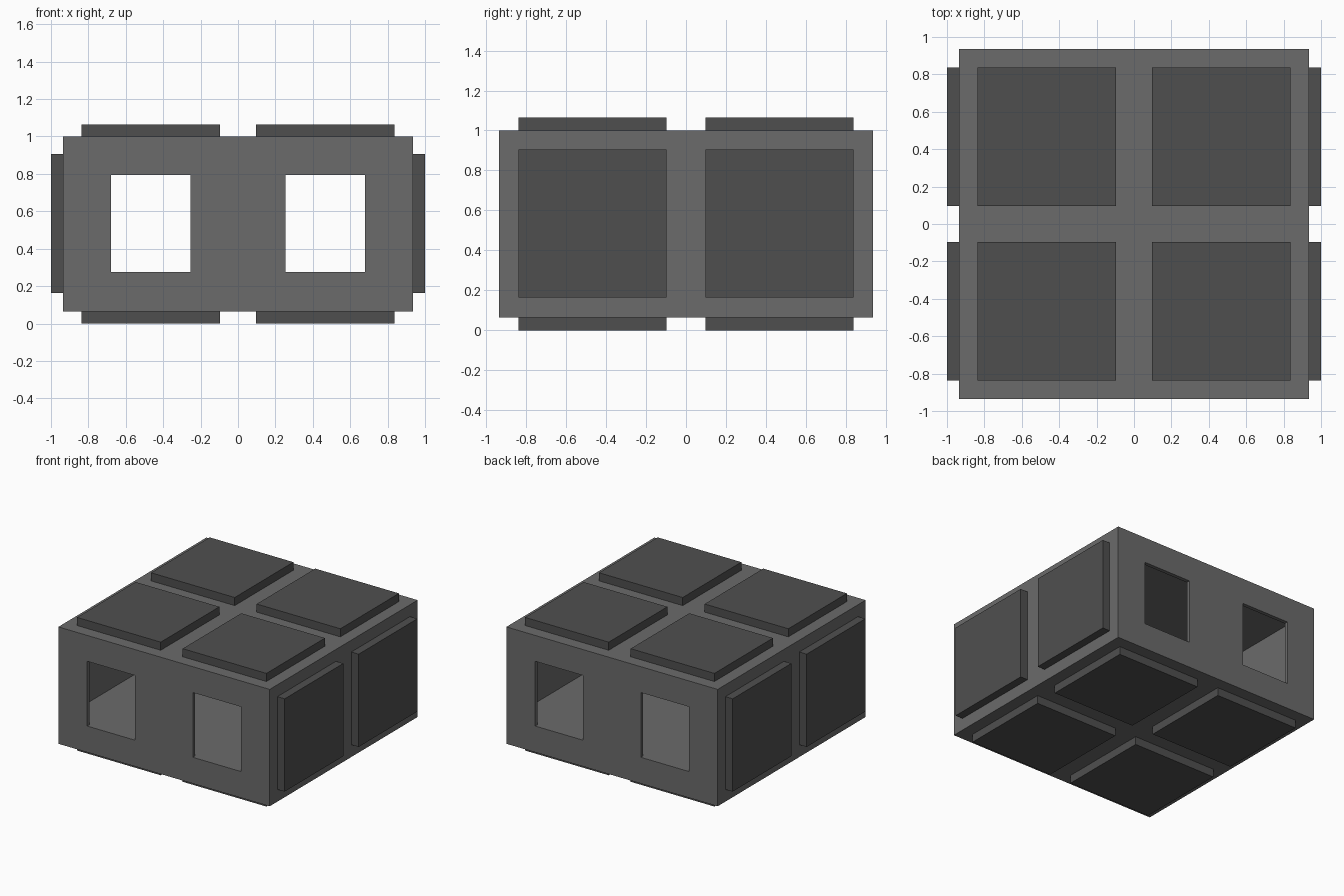
import bpy, bmesh
from mathutils import Vector

if "Cube" in bpy.data.objects:
    bpy.data.objects.remove(bpy.data.objects["Cube"])


def material(name, grey):
    mat = bpy.data.materials.new(name)
    mat.diffuse_color = (grey, grey, grey, 1)
    mat.use_nodes = True
    mat.node_tree.nodes["Principled BSDF"].inputs["Base Color"].default_value = mat.diffuse_color
    return mat


HULL_GREY = material("hull_grey", 0.147)
PANEL_GREY = material("panel_dark_grey", 0.078)


def box(name, lo, hi, mat):
    """Axis-aligned box between two corners."""
    lo, hi = Vector(lo), Vector(hi)
    bm = bmesh.new()
    bmesh.ops.create_cube(bm, size=1)
    for v in bm.verts:
        v.co = (lo + hi) / 2 + v.co * (hi - lo)
    mesh = bpy.data.meshes.new(name)
    bm.to_mesh(mesh)
    bm.free()
    mesh.materials.append(mat)
    obj = bpy.data.objects.new(name, mesh)
    bpy.context.collection.objects.link(obj)
    return obj


def cut(target, cutter):
    cutter.hide_render = True
    cutter.hide_viewport = True
    cutter.display_type = 'WIRE'
    mod = target.modifiers.new(cutter.name, 'BOOLEAN')
    mod.operation = 'DIFFERENCE'
    mod.solver = 'EXACT'
    mod.object = cutter


H, WALL = 0.935, 0.03       # half width of the hull, wall thickness
BASE, TOP = 0.065, 1.0      # hull underside and roof
SILL, HEAD = 0.275, 0.793   # window sill (level with the floor) and head
P0, P1 = 0.097, 0.838       # inner and outer edge of a panel

# Hollow hull
hull = box("hull", (-H, -H, BASE), (H, H, TOP), HULL_GREY)
cut(hull, box("room_cutter", (-H + WALL, -H + WALL, SILL),
              (H - WALL, H - WALL, TOP - WALL), HULL_GREY))

# Windows through front and back
for side, x0, x1 in (("left", -0.68, -0.255), ("right", 0.255, 0.68)):
    cut(hull, box(side + "_window_cutter", (x0, -1.1, SILL),
                  (x1, 1.1, HEAD), HULL_GREY))

spans = ((-P1, -P0), (P0, P1))

# Roof and underside panels
for x0, x1 in spans:
    for y0, y1 in spans:
        box("roof_panel", (x0, y0, TOP), (x1, y1, 1.065), PANEL_GREY)
        box("underside_panel", (x0, y0, 0), (x1, y1, BASE), PANEL_GREY)

# Side panels
for y0, y1 in spans:
    box("right_panel", (H, y0, 0.163), (1, y1, 0.905), PANEL_GREY)
    box("left_panel", (-1, y0, 0.163), (-H, y1, 0.905), PANEL_GREY)
